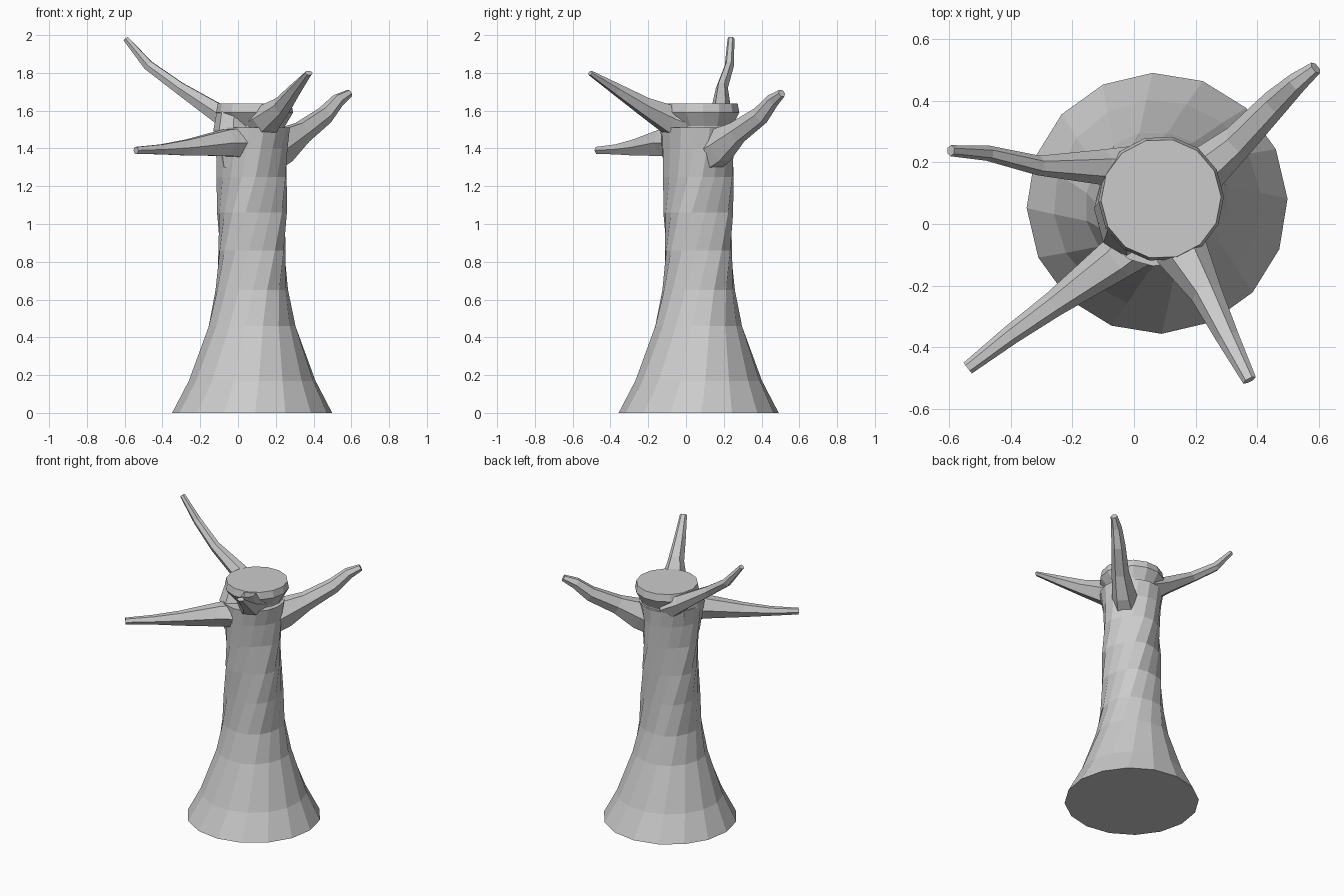
import bpy, bmesh
from math import sin, cos, pi, radians
from mathutils import Vector


def loft(name, rings):
    """Flat-shaded skin through equal-length rings, capped at both ends."""
    bm = bmesh.new()
    loops = [[bm.verts.new(p) for p in ring] for ring in rings]
    n = len(loops[0])
    for a, b in zip(loops, loops[1:]):
        for i in range(n):
            j = (i + 1) % n
            bm.faces.new((a[i], a[j], b[j], b[i]))
    bm.faces.new(loops[0][::-1])
    bm.faces.new(loops[-1])
    bmesh.ops.recalc_face_normals(bm, faces=bm.faces[:])
    mesh = bpy.data.meshes.new(name)
    bm.to_mesh(mesh)
    bm.free()
    obj = bpy.data.objects.new(name, mesh)
    bpy.context.collection.objects.link(obj)
    return obj


def ring(cx, cy, z, r, twist, lobe=0.0, n=16):
    pts = []
    for i in range(n):
        rr = r + (lobe if i % 4 < 2 else -lobe)
        a = 2 * pi * i / n + radians(twist + 2)
        pts.append(Vector((cx + rr * cos(a), cy + rr * sin(a), z)))
    return pts


def branch(name, stations, n=6):
    """Stations: x, y, z, half width, half height."""
    pts = [Vector(s[:3]) for s in stations]
    rings = []
    for k, s in enumerate(stations):
        d = (pts[min(k + 1, len(pts) - 1)] - pts[max(k - 1, 0)]).normalized()
        side = d.cross(Vector((0, 0, 1))).normalized()
        up = side.cross(d)
        rings.append([pts[k] + side * (s[3] * cos(2 * pi * i / n))
                      + up * (s[4] * 1.1 * sin(2 * pi * i / n)) for i in range(n)])
    return loft(name, rings)


# Twisting flared trunk: cx, cy, z, radius, twist, lobe
trunk = [
    (.075, .067, 0, .424, 0, 0),
    (.075, .067, .17, .337, 4, 0),
    (.075, .067, .46, .234, 12, .002),
    (.073, .067, .65, .196, 22, .004),
    (.074, .066, .86, .184, 38, .005),
    (.074, .065, 1.06, .182, 55, .006),
    (.072, .065, 1.25, .181, 72, .006),
    (.072, .063, 1.40, .188, 80, .004),
    (.075, .063, 1.51, .200, 84, 0),
]
loft("trunk", [ring(*t) for t in trunk])

# Flared cap on a narrower neck
cap = [
    (.09, .09, 1.45, .155, 0),
    (.09, .09, 1.52, .160, 0),
    (.088, .082, 1.59, .204, 0),
    (.088, .082, 1.637, .195, 0),
]
loft("trunk_cap", [ring(*c, n=14) for c in cap])

# Four bent branches
branch("branch_back_right", [
    (.14, .10, 1.36, .10, .10),
    (.235, .18, 1.415, .075, .095),
    (.34, .27, 1.485, .055, .058),
    (.46, .395, 1.575, .045, .046),
    (.53, .46, 1.655, .034, .034),
    (.59, .507, 1.692, .022, .020)])
branch("branch_front_right", [
    (.12, .02, 1.52, .11, .09),
    (.155, -.09, 1.555, .085, .075),
    (.235, -.225, 1.625, .052, .048),
    (.305, -.37, 1.715, .037, .030),
    (.375, -.507, 1.80, .023, .012)])
branch("branch_front_left", [
    (.03, -.03, 1.43, .10, .085),
    (-.06, -.115, 1.43, .07, .073),
    (-.26, -.26, 1.405, .042, .045),
    (-.40, -.36, 1.395, .032, .028),
    (-.54, -.468, 1.39, .022, .019)])
branch("branch_back_left", [
    (.00, .16, 1.52, .10, .075),
    (-.10, .185, 1.583, .058, .052),
    (-.31, .19, 1.72, .032, .033),
    (-.475, .23, 1.84, .025, .027),
    (-.595, .238, 1.982, .018, .015)])

# Shoulder collar joining the left branches to the trunk
loft("left_shoulder", [
    [Vector((cx + r * cos(a), cy + 1.5 * r * sin(a), z))
     for a in [2 * pi * i / 8 for i in range(8)]]
    for cx, cy, z, r in [(-.01, .05, 1.30, .09), (-.025, .05, 1.5, .105),
                         (-.02, .08, 1.61, .09)]])
